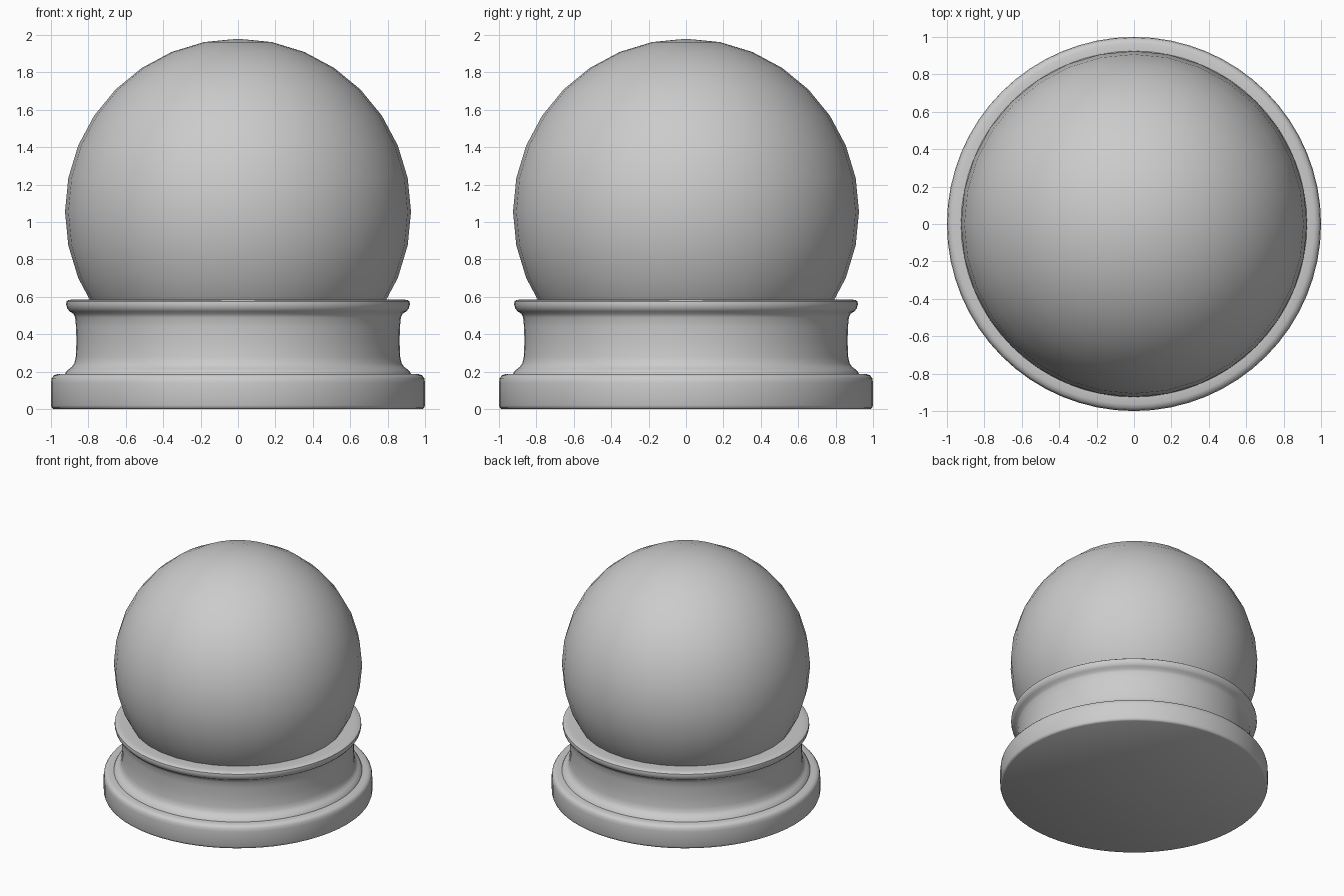
import bpy
import math

cube = bpy.data.objects.get("Cube")
if cube:
    bpy.data.objects.remove(cube, do_unlink=True)

grey = bpy.data.materials.new("plain grey")
grey.use_nodes = True
colour = (0.6, 0.6, 0.6, 1)
grey.diffuse_color = colour
grey.node_tree.nodes["Principled BSDF"].inputs["Base Color"].default_value = colour


def lathe(name, profile, sides):
    """Spin a (radius, height) profile about z, capping both ends."""
    verts = [(r * math.cos(2 * math.pi * i / sides), r * math.sin(2 * math.pi * i / sides), z)
             for r, z in profile for i in range(sides)]
    faces = []
    for k in range(len(profile) - 1):
        a, b = k * sides, (k + 1) * sides
        for i in range(sides):
            j = (i + 1) % sides
            faces.append((a + i, a + j, b + j, b + i))
    faces.append(tuple(reversed(range(sides))))
    faces.append(tuple(range(len(verts) - sides, len(verts))))
    mesh = bpy.data.meshes.new(name)
    mesh.from_pydata(verts, [], faces)
    obj = bpy.data.objects.new(name, mesh)
    bpy.context.collection.objects.link(obj)
    return obj


def finish(obj):
    obj.data.materials.append(grey)
    bpy.ops.object.select_all(action='DESELECT')
    obj.select_set(True)
    bpy.context.view_layer.objects.active = obj
    bpy.ops.object.shade_smooth_by_angle(angle=math.radians(40))


# Turned base: foot, stepped moulding, waist and flared rim
base_profile = [
    (0.985, 0), (0.995, 0.006), (1, 0.02), (1, 0.14), (0.996, 0.165), (0.985, 0.18), (0.965, 0.187),
    (0.925, 0.188), (0.918, 0.202), (0.9, 0.217), (0.887, 0.227), (0.875, 0.245),
    (0.867, 0.28), (0.864, 0.36), (0.866, 0.44), (0.871, 0.49), (0.88, 0.51),
    (0.9, 0.522), (0.913, 0.538), (0.919, 0.56), (0.917, 0.576), (0.905, 0.584),
    (0.87, 0.586), (0.8, 0.586), (0.74, 0.58),
]
finish(lathe("base", base_profile, 64))

# Globe resting in the base
bpy.ops.mesh.primitive_uv_sphere_add(segments=32, ring_count=16, radius=0.925, location=(0, 0, 1.055))
globe = bpy.context.object
globe.name = "globe"
finish(globe)
